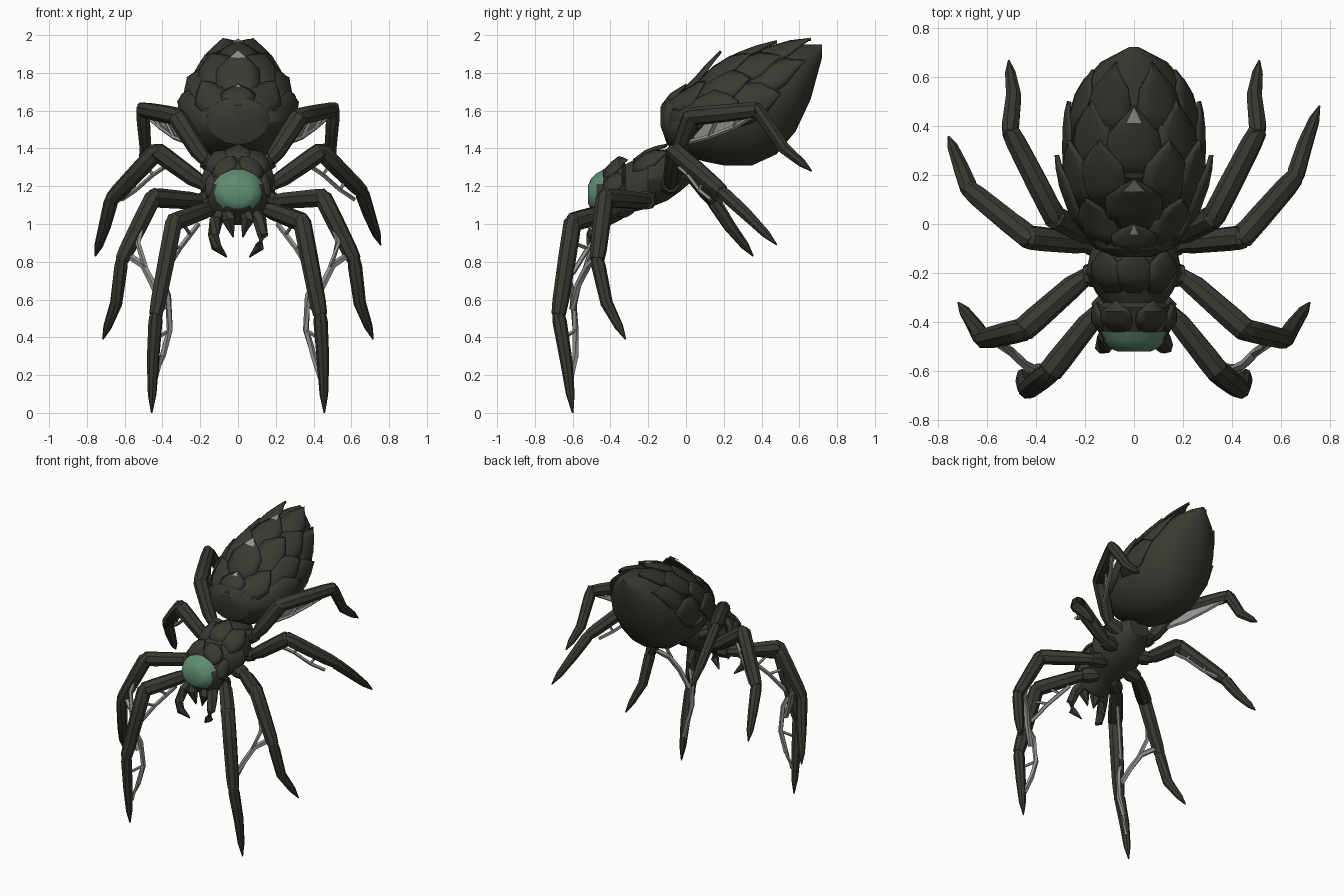
import bpy, bmesh, math
from mathutils import Vector

if "Cube" in bpy.data.objects:
    bpy.data.objects.remove(bpy.data.objects["Cube"])


def mat(name, col):
    m = bpy.data.materials.new(name)
    m.diffuse_color = (*col, 1)
    m.use_nodes = True
    m.node_tree.nodes["Principled BSDF"].inputs["Base Color"].default_value = m.diffuse_color
    return m


DARK = mat("dark shell", (0.042, 0.041, 0.031))
GREEN = mat("green face", (0.115, 0.262, 0.168))
GREY = mat("grey web", (0.29, 0.29, 0.28))


def finish(name, bm, mats, smooth=True):
    bmesh.ops.recalc_face_normals(bm, faces=bm.faces)
    me = bpy.data.meshes.new(name)
    bm.to_mesh(me)
    bm.free()
    ob = bpy.data.objects.new(name, me)
    bpy.context.collection.objects.link(ob)
    for m in mats:
        me.materials.append(m)
    if smooth:
        bpy.ops.object.select_all(action='DESELECT')
        ob.select_set(True)
        bpy.context.view_layer.objects.active = ob
        bpy.ops.object.shade_smooth_by_angle(angle=math.radians(32))
    return ob


def loft(bm, rings):
    vs = [[bm.verts.new(p) for p in r] for r in rings]
    n = len(vs[0])
    for a, b in zip(vs, vs[1:]):
        for i in range(n):
            bm.faces.new((a[i], a[(i + 1) % n], b[(i + 1) % n], b[i]))
    bm.faces.new(vs[0])
    bm.faces.new(vs[-1])


def tube(bm, pts, radii, n=8):
    pts = [Vector(p) for p in pts]
    rings = []
    for i, p in enumerate(pts):
        t = (pts[min(i + 1, len(pts) - 1)] - pts[max(i - 1, 0)]).normalized()
        u = t.cross(Vector((0.3, 0.2, 1))).normalized()
        v = t.cross(u)
        rings.append([p + radii[i] * (u * math.cos(a) + v * math.sin(a))
                      for a in (2 * math.pi * k / n for k in range(n))])
    loft(bm, rings)


# Body sections: y, bottom z, top z, half width
ABDOMEN = [(-.135, 1.52, 1.62, .07), (-.10, 1.42, 1.67, .16), (0, 1.36, 1.71, .235),
           (.1, 1.33, 1.80, .27), (.2, 1.31, 1.87, .285), (.35, 1.31, 1.915, .28),
           (.48, 1.37, 1.935, .255), (.58, 1.49, 1.95, .205), (.66, 1.66, 1.95, .135), (.72, 1.88, 1.95, .02)]
THORAX = [(.06, 1.25, 1.38, .08), (-.03, 1.17, 1.40, .13), (-.1, 1.12, 1.40, .175),
          (-.2, 1.08, 1.39, .195), (-.28, 1.06, 1.34, .155), (-.32, 1.04, 1.32, .125),
          (-.34, 1.02, 1.35, .15), (-.4, .99, 1.32, .165), (-.44, 1.02, 1.29, .145),
          (-.475, 1.06, 1.27, .125), (-.505, 1.08, 1.24, .10), (-.52, 1.11, 1.20, .065)]


def surf(secs, y, ang, off=0.0):
    s = sorted(secs)
    y = min(max(y, s[0][0]), s[-1][0])
    for a, b in zip(s, s[1:]):
        if a[0] <= y <= b[0]:
            f = (y - a[0]) / (b[0] - a[0])
            lo, hi, w = (a[k] + f * (b[k] - a[k]) for k in (1, 2, 3))
            break
    a = math.radians(ang)
    return Vector(((w + off) * math.cos(a), y, (lo + hi) / 2 + ((hi - lo) / 2 + off) * math.sin(a)))


def body(name, secs, n, mats):
    bm = bmesh.new()
    loft(bm, [[surf(secs, s[0], 360 * k / n) for k in range(n)] for s in secs])
    if GREEN in mats:  # green face on the front of the head
        for f in bm.faces:
            c = f.calc_center_median()
            if c.y < -.48 and c.z > 1.09 or c.y < -.45 and c.z > 1.23:
                f.material_index = 1
    return finish(name, bm, mats)


body("abdomen", ABDOMEN, 16, [DARK])
body("head_and_thorax", THORAX, 14, [DARK, GREEN])


# Overlapping pointed scales, tips raised and pointing backward
def scale(bm, secs, y0, y1, ang, half, lift):
    rows = []
    for t, w in ((0, .75), (.35, 1), (.65, .85), (.85, .4), (1, .03)):
        rows.append([bm.verts.new(surf(secs, y0 + t * (y1 - y0), ang + s * w * half,
                                       -.004 + lift * t + .008 * (1 - abs(s))))
                     for s in (-1, -.5, 0, .5, 1)])
    for a, b in zip(rows, rows[1:]):
        for i in range(4):
            bm.faces.new((a[i], a[i + 1], b[i + 1], b[i]))


def scales(name, secs, rows):
    bm = bmesh.new()
    for y0, y1, half, lift, angs in rows:
        for a in angs:
            scale(bm, secs, y0, y1, a, half, lift)
    ob = finish(name, bm, [DARK])
    mod = ob.modifiers.new("thickness", 'SOLIDIFY')
    mod.thickness = .012


scales("abdomen_scales", ABDOMEN, [
    (-.13, .0, 30, .03, (90,)), (-.11, .10, 26, .025, (48, 132)), (-.09, .28, 24, .04, (8, 172)),
    (-.03, .18, 26, .06, (90,)), (.04, .34, 22, .03, (62, 118, 30, 150)),
    (.16, .48, 24, .035, (90,)), (.2, .50, 22, .025, (50, 130, 5, 175)),
    (.34, .66, 22, .05, (66, 114)), (.34, .63, 20, .03, (28, 152))])
scales("thorax_scales", THORAX, [
    (-.44, -.31, 26, .035, (62, 118)), (-.44, -.32, 22, .03, (15, 165)),
    (-.28, -.1, 26, .022, (50, 90, 130))])

# Small pale marks on the tips of the middle scales
bm = bmesh.new()
for y0, y1, w, o in ((-.045, -.005, 5, .032), (.13, .18, 8, .062), (.41, .48, 6, .042)):
    pts = [surf(ABDOMEN, y0, 90 - w, o), surf(ABDOMEN, y0, 90 + w, o), surf(ABDOMEN, y1, 90, o + .003)]
    bm.faces.new([bm.verts.new(p) for p in pts])
finish("back_marks", bm, [GREY], False)


# Legs: body, hip, knee, ankle, tarsus middle, tip
def leg(name, side, pts):
    root, hip, knee, ankle, mid, tip = [Vector((side * p[0], p[1], p[2])) for p in pts]
    bm = bmesh.new()
    tube(bm, [root, root.lerp(hip, .6), hip], [.04, .054, .044])
    tube(bm, [hip.lerp(root, .1), hip.lerp(knee, .2), hip.lerp(knee, .8), knee,
              knee + (knee - hip).normalized() * .025], [.034, .046, .051, .05, .028])
    d = (knee - ankle).normalized()
    tube(bm, [knee + d * .03, knee, knee.lerp(ankle, .35), knee.lerp(ankle, .85), ankle],
         [.028, .048, .048, .044, .038])
    tube(bm, [ankle + (ankle - mid).normalized() * .03, ankle.lerp(mid, .15), mid, mid.lerp(tip, .65), tip],
         [.028, .038, .033, .023, .004])
    finish(name, bm, [DARK])


LEG1 = [(.06, -.3, 1.09), (.15, -.36, 1.08), (.34, -.60, 1.01), (.435, -.675, .52), (.45, -.635, .28), (.457, -.60, 0)]
LEG2 = [(.08, -.2, 1.14), (.2, -.21, 1.12), (.45, -.43, 1.14), (.615, -.47, .81), (.645, -.42, .58), (.715, -.32, .39)]
LEG3R = [(.07, -.1, 1.2), (.19, -.08, 1.21), (.44, -.055, 1.385), (.655, .19, 1.17), (.695, .32, 1.05), (.755, .48, .89)]
LEG3L = [(.07, -.1, 1.2), (.19, -.08, 1.21), (.43, -.055, 1.385), (.67, .14, 1.13), (.705, .23, .99), (.755, .355, .83)]
LEG4 = [(.07, -.03, 1.28), (.18, -.05, 1.34), (.325, .03, 1.57), (.505, .38, 1.605), (.49, .52, 1.40), (.51, .665, 1.28)]
for side, label, third in ((1, "right", LEG3R), (-1, "left", LEG3L)):
    for i, pts in enumerate((LEG1, LEG2, third, LEG4)):
        leg(f"{label}_leg_{i + 1}", side, pts)

# Web strands hanging on the legs: radius, then path
STRANDS = [
    (.014, [(.21, -.42, 1.0), (.31, -.52, .87), (.39, -.6, .74)]),
    (.010, [(.31, -.52, .87), (.38, -.6, .9)]), (.010, [(.25, -.46, .94), (.29, -.53, 1.0)]),
    (.017, [(.42, -.63, .74), (.37, -.6, .62), (.36, -.585, .44), (.40, -.585, .3), (.44, -.61, .18)]),
    (.010, [(.36, -.585, .44), (.42, -.64, .4)]),
    (.019, [(.59, -.46, .84), (.5, -.52, .78), (.45, -.57, .68), (.39, -.6, .55)]),
    (.015, [(.50, -.46, 1.02), (.53, -.49, .9), (.49, -.53, .77)]),
    (.012, [(.36, -.06, 1.32), (.45, .01, 1.26), (.54, .07, 1.18), (.615, .13, 1.13)]),
    (.009, [(.45, .01, 1.26), (.5, .02, 1.33)]), (.009, [(.54, .07, 1.18), (.58, .10, 1.25)]),
    (.013, [(.26, 0, 1.43), (.34, .12, 1.46), (.41, .25, 1.51), (.48, .35, 1.57)]),
    (.010, [(.34, .12, 1.46), (.4, .18, 1.58)]), (.010, [(.41, .25, 1.51), (.46, .3, 1.59)])]
SHEET = [(.25, 0, 1.42), (.34, .13, 1.46), (.45, .33, 1.56), (.33, .10, 1.53)]
for side, label in ((1, "right"), (-1, "left")):
    bm = bmesh.new()
    for r, path in STRANDS:
        tube(bm, [(side * x, y, z) for x, y, z in path], [r] * len(path), 5)
    bm.faces.new([bm.verts.new((side * x, y, z)) for x, y, z in SHEET])
    finish(f"{label}_webs", bm, [GREY])

# Feelers and fangs below the face
FEELER = [(.08, -.40, 1.07), (.115, -.46, 1.02), (.13, -.50, .94), (.115, -.50, .88), (.06, -.47, .825)]
FANG = [(.05, -.42, 1.08), (.05, -.46, 1.02), (.025, -.45, .93)]
for side, label in ((1, "right"), (-1, "left")):
    for part, path, radii in (("feeler", FEELER, [.035, .036, .03, .028, .004]), ("fang", FANG, [.04, .038, .004])):
        bm = bmesh.new()
        tube(bm, [(side * x, y, z) for x, y, z in path], radii, 6)
        finish(f"{label}_{part}", bm, [DARK])
